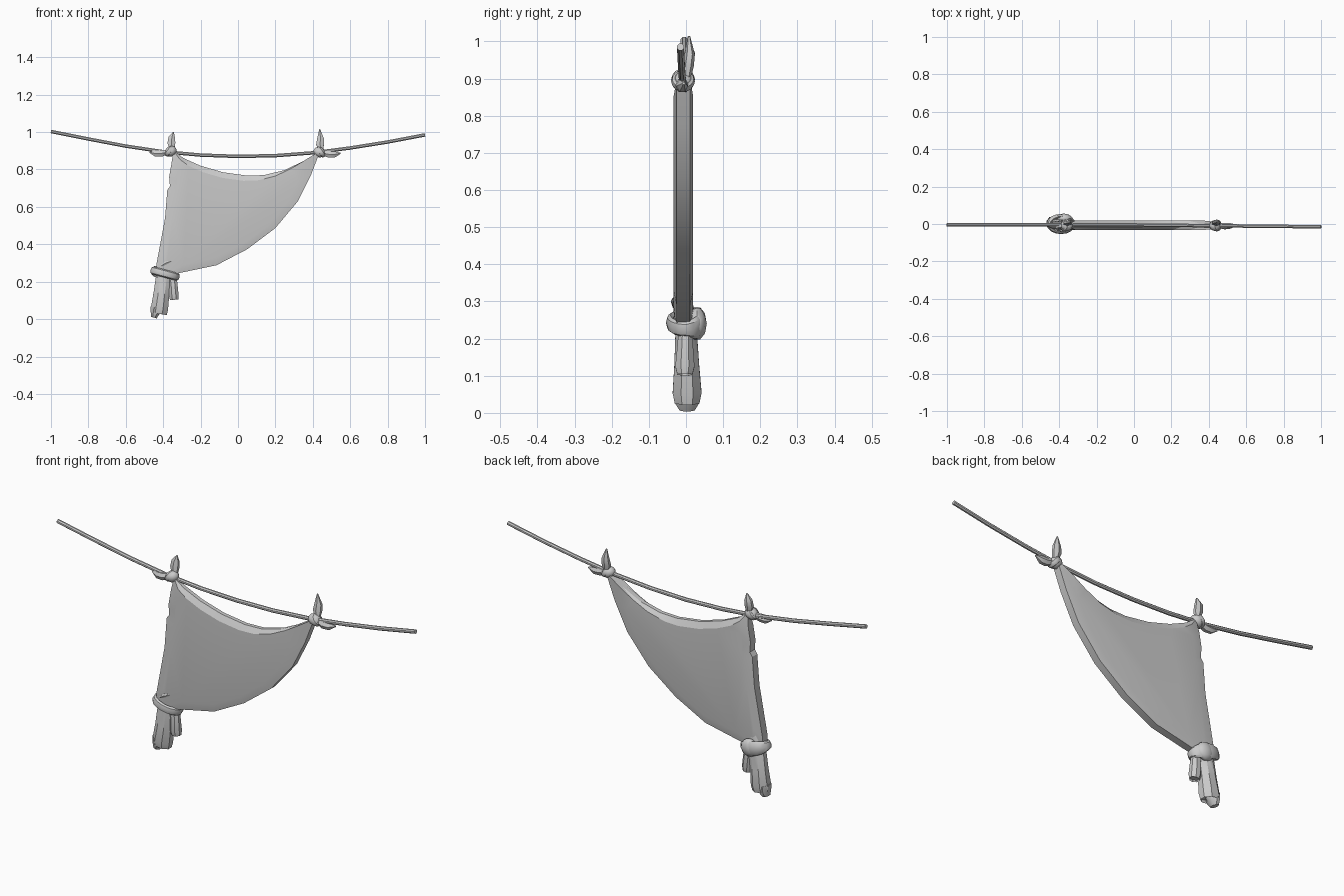
import bpy, bmesh, math
from mathutils import Vector, Matrix

cube = bpy.data.objects.get("Cube")
if cube:
    bpy.data.objects.remove(cube, do_unlink=True)

grey = bpy.data.materials.new("cloth_grey")
grey.use_nodes = True
grey.diffuse_color = (0.6, 0.6, 0.6, 1)
grey.node_tree.nodes["Principled BSDF"].inputs["Base Color"].default_value = (0.6, 0.6, 0.6, 1)


def finish(name, bm, angle=35):
    bmesh.ops.recalc_face_normals(bm, faces=bm.faces)
    mesh = bpy.data.meshes.new(name)
    bm.to_mesh(mesh)
    bm.free()
    mesh.materials.append(grey)
    ob = bpy.data.objects.new(name, mesh)
    bpy.context.collection.objects.link(ob)
    bpy.ops.object.select_all(action='DESELECT')
    ob.select_set(True)
    bpy.context.view_layer.objects.active = ob
    bpy.ops.object.shade_smooth_by_angle(angle=math.radians(angle))
    return ob


def skin(bm, rings):
    """Bridge rings of equal length and cap both ends."""
    n = len(rings[0])
    vs = [[bm.verts.new(p) for p in r] for r in rings]
    for a, b in zip(vs, vs[1:]):
        for i in range(n):
            j = (i + 1) % n
            bm.faces.new((a[i], a[j], b[j], b[i]))
    return bm.faces.new(vs[0]), bm.faces.new(vs[-1])


def loft(name, path, sides=8, cup=0):
    """Sweep an ellipse along (x, y, z, half width, half depth) stations."""
    rings = []
    pts = [Vector(p[:3]) for p in path]
    for i, (p, s) in enumerate(zip(pts, path)):
        t = pts[min(i + 1, len(pts) - 1)] - pts[max(i - 1, 0)]
        across = Vector((t.z, 0, -t.x)).normalized()
        depth = across.cross(t.normalized())
        rings.append([p + across * s[3] * math.cos(a) + depth * s[4] * math.sin(a)
                      for a in (math.tau * (k + 0.5) / sides for k in range(sides))])
    bm = bmesh.new()
    end = skin(bm, rings)[1]
    # Hollow the open end of a hanging tail
    if cup:
        bmesh.ops.inset_region(bm, faces=[end], thickness=0.012)
        d = (pts[-1] - pts[-2]).normalized()
        for v in end.verts:
            v.co -= d * cup
    return finish(name, bm)


def lump(name, centre, size, turn=0):
    bm = bmesh.new()
    bmesh.ops.create_icosphere(bm, subdivisions=2, radius=1)
    m = (Matrix.Translation(centre) @ Matrix.Rotation(turn, 4, 'Y')
         @ Matrix.Diagonal((*size, 1)))
    bmesh.ops.transform(bm, matrix=m, verts=bm.verts)
    return finish(name, bm)


def band(name, centre, rx, ry, wide, thick, tilt, back_flare=0):
    """Flattened loop of cloth; the rear side may flare wider."""
    bm = bmesh.new()
    rows, sides = 16, 8
    grid = []
    for i in range(rows):
        a = math.tau * i / rows
        w = wide * (1 + back_flare * max(0, math.sin(a)))
        ring = []
        for k in range(sides):
            b = math.tau * k / sides
            r = thick * math.cos(b)
            ring.append(bm.verts.new(((rx + r) * math.cos(a), (ry + r) * math.sin(a), w * math.sin(b))))
        grid.append(ring)
    for i in range(rows):
        for k in range(sides):
            i2, k2 = (i + 1) % rows, (k + 1) % sides
            bm.faces.new((grid[i][k], grid[i2][k], grid[i2][k2], grid[i][k2]))
    m = Matrix.Translation(centre) @ Matrix.Rotation(tilt, 4, 'Y')
    bmesh.ops.transform(bm, matrix=m, verts=bm.verts)
    return finish(name, bm)


# Sagging rope
heights = [1.003, .963, .925, .895, .877, .87, .874, .889, .915, .947, .985]
loft("rope", [(-1 + .2 * i, -.005 - .01 * max(0, i / 5 - 1), z, .01, .01)
              for i, z in enumerate(heights)])

# Cloth sheet: thin rim swelling to flat front and back panels
top = [(-.345, .9), (-.29, .86), (-.2, .82), (-.08, .785), (.05, .767),
       (.14, .77), (.25, .797), (.35, .845)]
curve = [(.44, .9), (.39, .77), (.32, .63), (.2, .487), (.05, .374),
         (-.115, .288), (-.32, .245)]
left = [(-.43, .22), (-.436, .294), (-.39, .54), (-.378, .69),
        (-.364, .71), (-.368, .76), (-.356, .83)]
rim = ([(x, z, .01) for x, z in top] + [(x, z, .018) for x, z in curve]
       + [(x, z, .02) for x, z in left])
mid_x, mid_z, mid_y = -.1, .57, -.007


def sheet_ring(scale, side, swell):
    return [(mid_x + (x - mid_x) * scale, mid_y + side * (h if not swell else swell),
             mid_z + (z - mid_z) * scale) for x, z, h in rim]


bm = bmesh.new()
skin(bm, [sheet_ring(.86, -1, .026), sheet_ring(1, -1, 0),
          sheet_ring(1, 1, 0), sheet_ring(.86, 1, .026)])
finish("cloth_sheet", bm, 22)

# Two knots tying the cloth to the rope, each with an upright and a side ear
for side, x, z, tip_x, tip_z, out in (("right", -.36, .9, -.345, 1.0, -1),
                                      ("left", .435, .895, .437, 1.015, 1)):
    lump(side + "_knot", (x, -.008, z - .003), (.034, .03, .028), out * .4)
    band(side + "_knot_wrap", (x + out * .008, -.008, z - .002), .022, .022, .014, .01, out * .9)
    loft(side + "_upright_ear", [
        (x + .008, 0, z, .012, .012),
        (x + .004, .006, z + .04, .024, .015),
        (x + .006, .01, z + .07, .021, .014),
        (tip_x, .008, tip_z, .003, .003)], 6)
    loft(side + "_side_ear", [
        (x, -.006, z - .003, .012, .012),
        (x + out * .05, -.012, z - .014, .02, .017),
        (x + out * .08, -.01, z - .015, .019, .015),
        (x + out * .112, -.006, z - .008, .004, .004)], 6)

# Gathered lower corner: neck band, rear knot and hanging tails
band("neck_band", (-.39, 0, .243), .068, .042, .021, .012, .26, .7)
lump("rear_knot", (-.375, .03, .24), (.045, .026, .045), .3)
loft("long_tail", [(-.385, -.005, .31, .035, .022), (-.395, 0, .24, .045, .03),
                   (-.41, .002, .13, .046, .036), (-.42, .003, .055, .05, .042),
                   (-.424, .003, .028, .047, .036)], 8, .015)
loft("short_tail", [(-.36, 0, .26, .03, .022), (-.348, -.002, .19, .026, .022),
                    (-.343, -.003, .125, .028, .028), (-.341, -.003, .103, .024, .022)], 8, .01)
loft("tail_tip", [(-.436, .003, .06, .036, .036), (-.444, .003, .03, .025, .036),
                  (-.45, .003, .008, .017, .022)], 8)

# Small pinched fold above the band
loft("pinched_fold", [(-.41, -.03, .285, .006, .006), (-.385, -.033, .3, .01, .008),
                      (-.355, -.03, .31, .003, .003)], 6)
